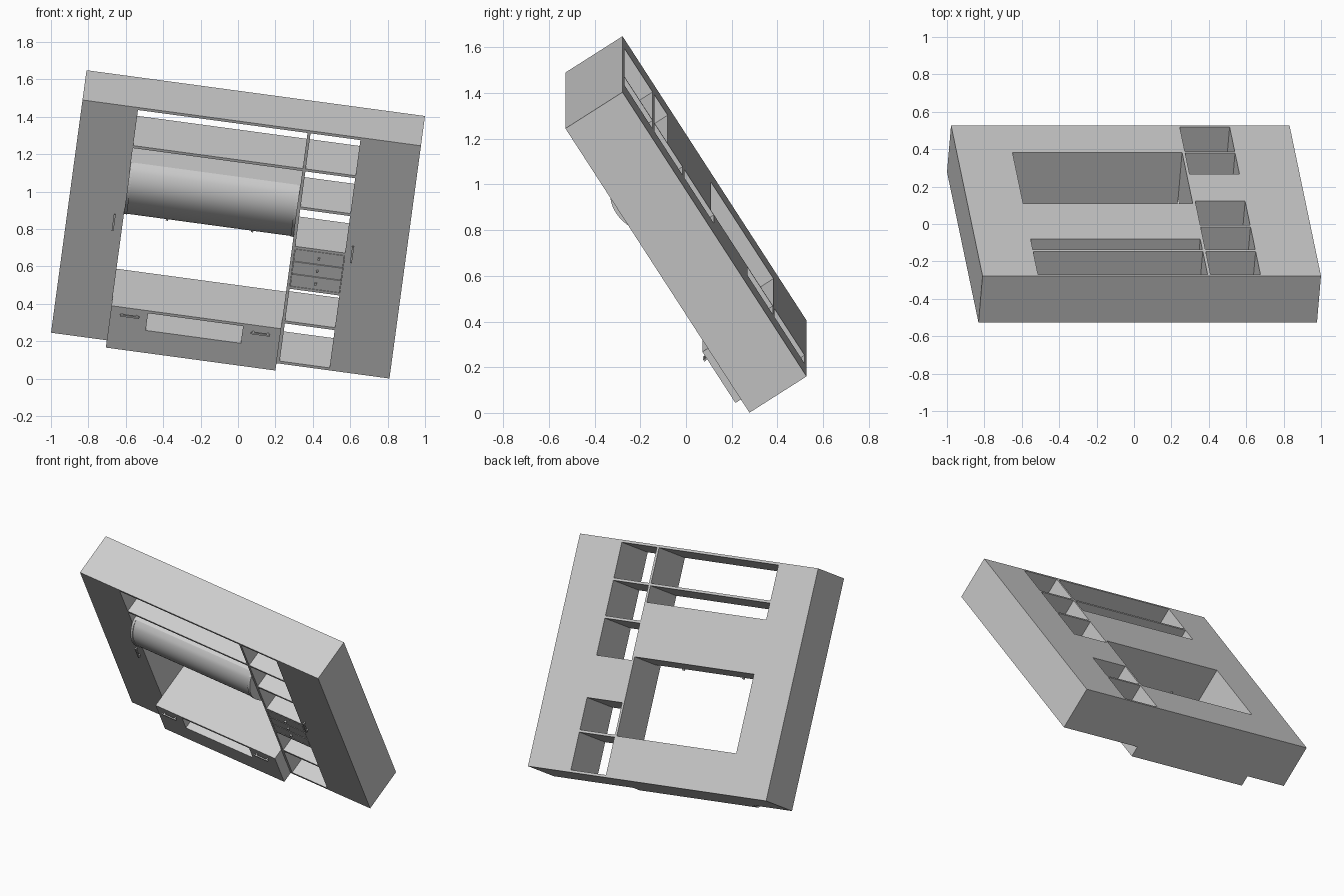
import bpy, bmesh, math
from mathutils import Matrix

cube = bpy.data.objects.get("Cube")
if cube:
    bpy.data.objects.remove(cube, do_unlink=True)

grey = bpy.data.materials.new("plain_grey")
grey.use_nodes = True
colour = (0.6, 0.6, 0.6, 1)
grey.diffuse_color = colour
grey.node_tree.nodes["Principled BSDF"].inputs["Base Color"].default_value = colour

# Whole unit is built upright around the origin, then leaned forward and rolled
LEAN = (Matrix.Translation((0, 0, 0.825))
        @ Matrix.Rotation(0.1345, 4, 'Y') @ Matrix.Rotation(0.5705, 4, 'X'))

W, H, D = 0.913, 0.746, 0.1485     # half width, height and depth
T = 0.016                          # board thickness
LEFT, DIV, RIGHT = -0.612, 0.303, 0.588
PLINTH = 0.2215                    # front of the projecting drawer unit


def finish(name, bm):
    bmesh.ops.recalc_face_normals(bm, faces=bm.faces)
    mesh = bpy.data.meshes.new(name)
    bm.to_mesh(mesh)
    bm.free()
    mesh.materials.append(grey)
    obj = bpy.data.objects.new(name, mesh)
    bpy.context.collection.objects.link(obj)
    obj.matrix_world = LEAN
    return obj


def box(name, x0, x1, z0, z1, back=-D, front=D):
    """Box given by width, height and depth ranges; depth grows to the front."""
    bm = bmesh.new()
    bmesh.ops.create_cube(bm, size=1)
    size = Matrix.Diagonal((x1 - x0, front - back, z1 - z0, 1))
    centre = Matrix.Translation(((x0 + x1) / 2, -(front + back) / 2, (z0 + z1) / 2))
    bm.transform(centre @ size)
    return finish(name, bm)


def prism(name, profile, x0, x1):
    """Side profile of (depth, height) points pushed along the width."""
    bm = bmesh.new()
    face = bm.faces.new([bm.verts.new((x0, -d, z)) for d, z in profile])
    out = bmesh.ops.extrude_face_region(bm, geom=[face])
    moved = [v for v in out["geom"] if isinstance(v, bmesh.types.BMVert)]
    bmesh.ops.translate(bm, verts=moved, vec=(x1 - x0, 0, 0))
    return finish(name, bm)


def handle(name, x, z, front, upright):
    """Slim bar on two short posts."""
    a, b = (0.005, 0.052) if upright else (0.052, 0.005)
    box(name + "_bar", x - a, x + a, z - b, z + b, front + 0.012, front + 0.02)
    for s in (-1, 1):
        px, pz = (x, z + s * 0.04) if upright else (x + s * 0.04, z)
        box(name + "_post", px - 0.004, px + 0.004, pz - 0.004, pz + 0.004,
            front - 0.002, front + 0.013)


# Side cupboards, top and bottom boards, divider
box("right_cupboard", -W, LEFT, -H, H)
box("left_cupboard", RIGHT, W, -H, H)
box("top_board", LEFT, RIGHT, H - T, H)
box("column_bottom_board", DIV, RIGHT, -H, -H + T)
box("divider", DIV, DIV + T, -H + T, H - T)
handle("right_cupboard_handle", -0.66, 0.012, D, True)
handle("left_cupboard_handle", 0.626, 0.012, D, True)

# Shelves of the narrow column
for i, z in enumerate((0.502, 0.259, 0.006, -0.25, -0.472)):
    box(f"column_shelf_{i + 1}", DIV + T, RIGHT, z - T, z)

# Three small drawers in the column
low, high = -0.25, 0.006 - T
step = (high - low) / 3
box("small_drawer_case", DIV + T, RIGHT, low, high, -D, D - 0.008)
for i in range(3):
    z = low + i * step
    box(f"small_drawer_front_{i + 1}", DIV + T + 0.002, RIGHT - 0.002,
        z + 0.002, z + step - 0.002, D - 0.01, D)
    x = (DIV + T + RIGHT) / 2
    box(f"small_drawer_knob_{i + 1}", x - 0.006, x + 0.006,
        z + step / 2 - 0.006, z + step / 2 + 0.006, D - 0.002, D + 0.012)

# Wide shelf over the curved cabinet
box("wide_shelf", LEFT, DIV, 0.502 - T, 0.502)

# Curved-front cabinet with end plates
TOP, BASE = 0.38, 0.03
steps = 20
curve = []
for i in range(steps + 1):
    t = i / steps
    depth = 0.125 * (1 - t) + 0.09 * t + 0.092 * math.sin(math.pi * t ** 0.85) ** 0.8
    curve.append((depth, TOP + (BASE - TOP) * t))
body = prism("curved_cabinet", [(-D, BASE), (-D, TOP)] + curve, LEFT + T, DIV - T)
for f in body.data.polygons:
    f.use_smooth = True
bpy.context.view_layer.objects.active = body
body.select_set(True)
bpy.ops.object.shade_smooth_by_angle(angle=math.radians(30))
plate = [(-D, BASE), (-D, TOP)] + [(d + 0.006, z) for d, z in curve]
for name, x in (("right_end_plate", LEFT), ("left_end_plate", DIV - T)):
    prism(name, plate, x, x + T)
for x in (-0.38, 0.08):
    box("cabinet_pull", x - 0.006, x + 0.006, BASE - 0.01, BASE + 0.002, 0.075, 0.09)

# Projecting drawer unit with an open niche
UNIT_TOP, NICHE_TOP, NICHE_LOW = -0.478, -0.494, -0.604
NICHE_R, NICHE_L = -0.413, 0.1
box("unit_top", LEFT, DIV, NICHE_TOP, UNIT_TOP, -D, PLINTH)
box("unit_lower_body", LEFT, DIV, -H + T, NICHE_LOW, -D, PLINTH)
box("unit_base_board", LEFT, DIV, -H, -H + T, -D, PLINTH)
box("unit_right_drawer", LEFT, NICHE_R, NICHE_LOW, NICHE_TOP, -D, PLINTH)
box("unit_left_drawer", NICHE_L, DIV, NICHE_LOW, NICHE_TOP, -D, PLINTH)
box("niche_back", NICHE_R, NICHE_L, NICHE_LOW, NICHE_TOP, -D, -D + T)
handle("right_drawer_handle", -0.508, -0.52, PLINTH, False)
handle("left_drawer_handle", 0.197, -0.52, PLINTH, False)
